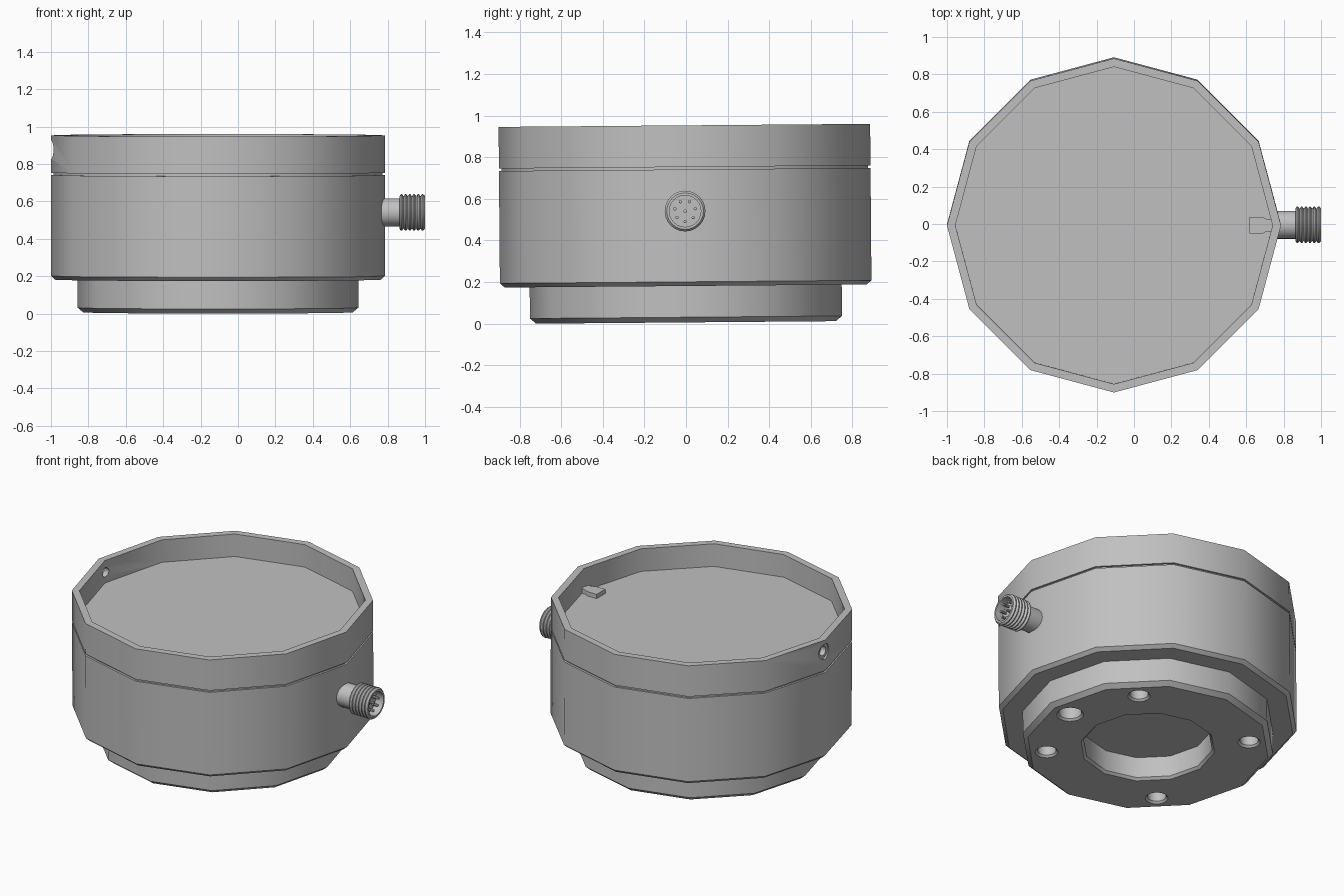
import bpy, bmesh, math
from mathutils import Matrix, Vector

cube = bpy.data.objects.get("Cube")
if cube:
    bpy.data.objects.remove(cube, do_unlink=True)

grey = bpy.data.materials.new("light grey metal")
grey.use_nodes = True
COLOUR = (0.53, 0.53, 0.53, 1)
grey.diffuse_color = COLOUR
grey.node_tree.nodes["Principled BSDF"].inputs["Base Color"].default_value = COLOUR

# The whole device leans very slightly; the housing axis is left of the origin
BASE = Matrix.Translation((-0.107, 0, 0.006)) @ Matrix.Rotation(0.0083, 4, 'X')
ALONG_X = Matrix.Rotation(math.pi / 2, 4, 'Y')


def finish(name, bm, matrix):
    bmesh.ops.remove_doubles(bm, verts=bm.verts, dist=1e-5)
    bmesh.ops.recalc_face_normals(bm, faces=bm.faces)
    mesh = bpy.data.meshes.new(name)
    bm.transform(BASE @ matrix)
    bm.to_mesh(mesh)
    bm.free()
    mesh.materials.append(grey)
    obj = bpy.data.objects.new(name, mesh)
    bpy.context.collection.objects.link(obj)
    return obj


def lathe(name, profile, sides, matrix=Matrix()):
    """Spin (radius, height) points about z; end points lie on the axis."""
    bm = bmesh.new()
    rings = []
    for r, h in profile:
        if r == 0:
            rings.append([bm.verts.new((0, 0, h))] * sides)
        else:
            rings.append([bm.verts.new((r * math.cos(a), r * math.sin(a), h))
                          for a in (math.tau * i / sides for i in range(sides))])
    for low, high in zip(rings, rings[1:]):
        for i in range(sides):
            j = (i + 1) % sides
            corners = list(dict.fromkeys((low[i], low[j], high[j], high[i])))
            bm.faces.new(corners)
    # merge the triangle fans on the end caps
    bmesh.ops.dissolve_limit(bm, angle_limit=0.001, verts=bm.verts, edges=bm.edges)
    return finish(name, bm, matrix)


def smooth(obj):
    bpy.ops.object.select_all(action='DESELECT')
    obj.select_set(True)
    bpy.context.view_layer.objects.active = obj
    bpy.ops.object.shade_smooth_by_angle(angle=math.radians(35))


# Housing: mounting foot, body, groove, top ring and sunken deck
housing = lathe("housing", [
    (0, 0.15), (0.385, 0.15), (0.385, 0.015), (0.4, 0), (0.72, 0), (0.75, 0.025),
    (0.75, 0.175), (0.87, 0.175), (0.893, 0.195),
    (0.893, 0.735), (0.88, 0.735), (0.88, 0.747), (0.893, 0.747),
    (0.893, 0.947), (0.848, 0.947), (0.848, 0.8), (0, 0.8)], 12)

# Cutters: four screw holes, one locating hole, one hole in the rim
cutters = []
for angle, radius in [(45, 0.055), (135, 0.055), (225, 0.055), (315, 0.055), (0, 0.068)]:
    place = Matrix.Rotation(math.radians(angle), 4, 'Z') @ Matrix.Translation((0.6, 0, 0))
    cutters.append(lathe("hole_cutter", [
        (0, -0.02), (radius + 0.032, -0.02), (radius, 0.012), (radius, 0.13), (0, 0.13)],
        20, place))
rim_place = Matrix.Translation((-0.95, 0, 0.87)) @ ALONG_X
cutters.append(lathe("rim_hole_cutter", [
    (0, 0), (0.05, 0), (0.05, 0.075), (0.03, 0.075), (0.03, 0.2), (0, 0.2)], 20, rim_place))

for cutter in cutters:
    mod = housing.modifiers.new("hole", 'BOOLEAN')
    mod.operation = 'DIFFERENCE'
    mod.solver = 'EXACT'
    mod.object = cutter
    cutter.hide_render = True
bpy.context.view_layer.update()
cut = bpy.data.meshes.new_from_object(
    housing.evaluated_get(bpy.context.evaluated_depsgraph_get()))
housing.modifiers.clear()
housing.data = cut
for cutter in cutters:
    bpy.data.objects.remove(cutter, do_unlink=True)
smooth(housing)

# Key tab on the deck, beside the connector
bm = bmesh.new()
half = [(0.725, 0.045), (0.795, 0.045), (0.815, 0.033), (0.86, 0.033)]
outline = half + [(x, -y) for x, y in reversed(half)]
face = bm.faces.new([bm.verts.new((x, y, 0.798)) for x, y in outline])
top = bmesh.ops.extrude_face_region(bm, geom=[face])["geom"]
bmesh.ops.translate(bm, vec=Vector((0, 0, 0.03)),
                    verts=[v for v in top if isinstance(v, bmesh.types.BMVert)])
finish("key_tab", bm, Matrix())

# Side connector: neck, threaded sleeve and open socket
SOCKET = Matrix.Translation((0, 0, 0.535)) @ ALONG_X
profile = [(0, 0.83), (0.075, 0.83), (0.075, 0.97)]
RIDGES, START, PITCH = 6, 0.97, 0.0225
for i in range(RIDGES):
    x = START + i * PITCH
    profile += [(0.086, x), (0.098, x + PITCH * 0.35), (0.098, x + PITCH * 0.6)]
profile += [(0.088, 1.107), (0.076, 1.107), (0.076, 1.05), (0, 1.05)]
smooth(lathe("connector", profile, 24, SOCKET))

# Contact pins: one in the middle and a ring around it
spots = [(0, 0)] + [(0.05 * math.cos(a), 0.05 * math.sin(a))
                    for a in (math.tau * i / 7 for i in range(7))]
for u, v in spots:
    place = SOCKET @ Matrix.Translation((u, v, 0))
    smooth(lathe("contact_pin", [(0, 1.04), (0.008, 1.04), (0.008, 1.09), (0, 1.095)], 8, place))
